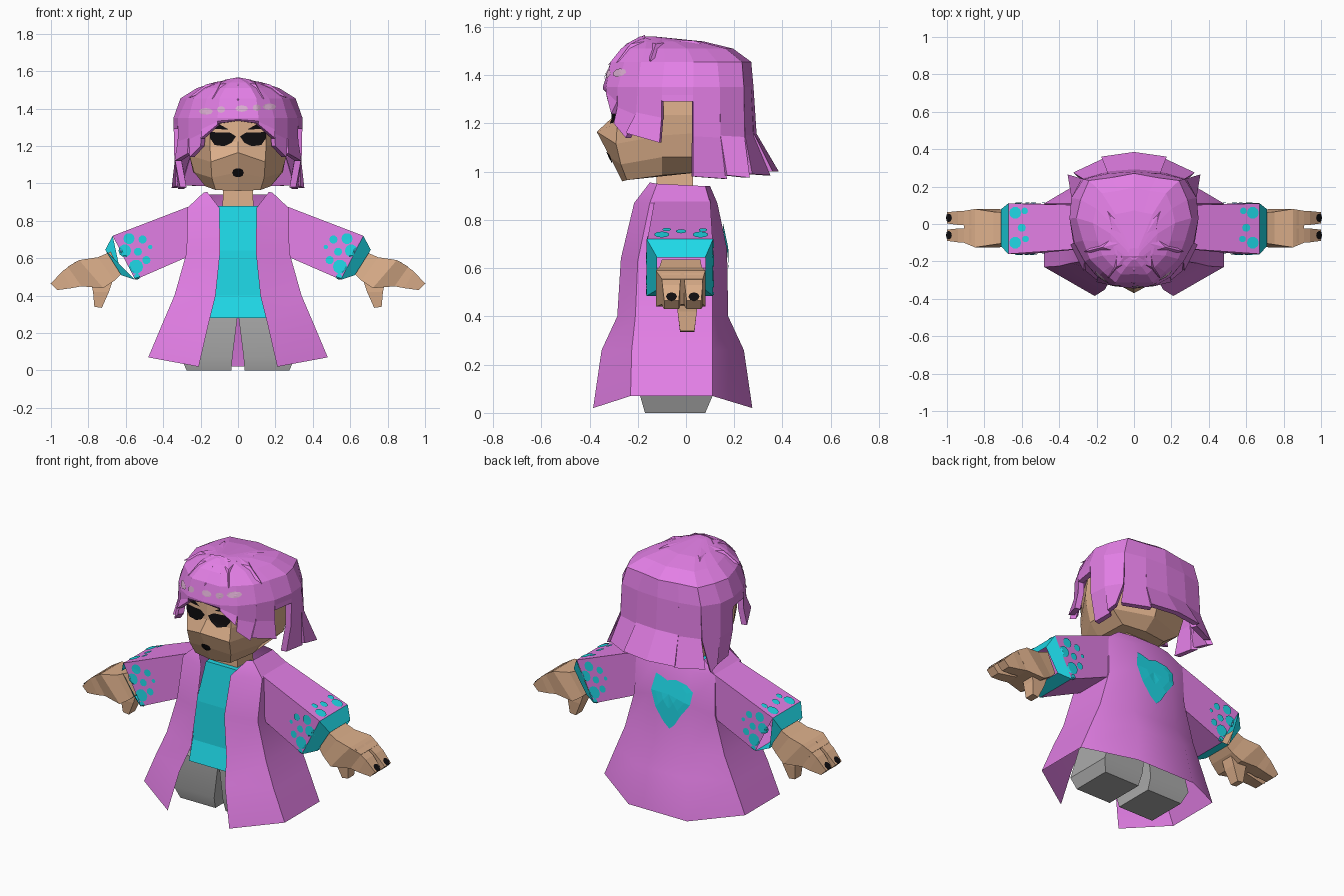
import bpy, bmesh, math
from mathutils import Vector
from mathutils.bvhtree import BVHTree

if "Cube" in bpy.data.objects:
    bpy.data.objects.remove(bpy.data.objects["Cube"])


def material(name, r, g, b):
    col = [(c / 255) ** 2.2 for c in (r, g, b)] + [1]
    m = bpy.data.materials.new(name)
    m.use_nodes = True
    m.diffuse_color = col
    bsdf = m.node_tree.nodes["Principled BSDF"]
    bsdf.inputs["Base Color"].default_value = col
    bsdf.inputs["Roughness"].default_value = 0.9
    return m


ORCHID = material("orchid", 226, 126, 229)
TEAL = material("teal", 36, 218, 233)
SKIN = material("skin", 220, 174, 138)
GREY = material("grey", 170, 170, 170)
BLACK = material("black", 22, 20, 22)
PALE = material("pale_pink", 218, 172, 208)


def build(name, verts, faces, mat, fix=True):
    bm = bmesh.new()
    vs = [bm.verts.new(v) for v in verts]
    for f in faces:
        bm.faces.new([vs[i] for i in f])
    if fix:
        bmesh.ops.recalc_face_normals(bm, faces=bm.faces[:])
    me = bpy.data.meshes.new(name)
    bm.to_mesh(me)
    bm.free()
    me.materials.append(mat)
    ob = bpy.data.objects.new(name, me)
    bpy.context.collection.objects.link(ob)
    return ob


def smooth(ob, degrees):
    bpy.ops.object.select_all(action="DESELECT")
    ob.select_set(True)
    bpy.context.view_layer.objects.active = ob
    bpy.ops.object.shade_smooth_by_angle(angle=math.radians(degrees))


def loft(name, rings, mat, closed=True, caps=True):
    n = len(rings[0])
    verts = [p for r in rings for p in r]
    faces = []
    for k in range(len(rings) - 1):
        for i in range(n if closed else n - 1):
            j = (i + 1) % n
            faces.append((k * n + i, k * n + j, k * n + n + j, k * n + n + i))
    if caps:
        faces += [tuple(range(n)), tuple(range(len(verts) - n, len(verts)))]
    return build(name, verts, faces, mat)


def mirrored(half):
    """Complete a half ring across x = 0."""
    return half + [(-p[0],) + tuple(p[1:]) for p in reversed(half) if abs(p[0]) > 1e-6]


def limb_ring(s, xt, zt, xb, zb, y0, y1):
    return [(s * xt, y0, zt), (s * xt, y1, zt), (s * xb, y1, zb), (s * xb, y0, zb)]


def limb(name, s, rows, mat, caps=True):
    """Four-sided tube; each row is top x,z, bottom x,z, front y, back y."""
    return loft(name, [limb_ring(s, *r) for r in rows], mat, caps=caps)


def decal(name, target, centre, u, v, outline, mat):
    """Thin painted patch that follows the target's surface."""
    u, v, c = Vector(u), Vector(v), Vector(centre)
    n = u.cross(v).normalized()
    bpy.context.view_layer.update()
    tree = BVHTree.FromObject(target, bpy.context.evaluated_depsgraph_get())
    verts, m = [], len(outline)
    for a, b in [(0, 0)] + [(a * k, b * k) for k in (0.4, 0.75, 1) for a, b in outline]:
        p = c + u * a + v * b
        hit = tree.ray_cast(p + n, -n)[0]
        verts.append((hit if hit else p) + n * 0.006)
    faces = [(0, 1 + i, 1 + (i + 1) % m) for i in range(m)]
    for k in (0, m):
        faces += [(1 + k + i, 1 + k + m + i, 1 + k + m + (i + 1) % m, 1 + k + (i + 1) % m)
                  for i in range(m)]
    return build(name, verts, faces, mat, fix=False)


def oval(rx, rz, n=10):
    return [(rx * math.cos(math.tau * i / n), rz * math.sin(math.tau * i / n)) for i in range(n)]


X, Y, Z = (1, 0, 0), (0, 1, 0), (0, 0, 1)

# Coat: open-fronted shell, half rings run from front edge to back panel
coat_rows = [
    [(.21, -.385, .02), (.48, -.23, .07), (.48, .11, .07), (.2, .275, .02)],
    [(.155, -.35, .26), (.4, -.225, .26), (.4, .11, .26), (.17, .24, .26)],
    [(.12, -.285, .4), (.34, -.21, .4), (.34, .11, .4), (.15, .175, .4)],
    [(.095, -.27, .64), (.275, -.2, .63), (.275, .11, .63), (.13, .17, .68)],
    [(.1, -.215, .87), (.27, -.15, .87), (.27, .1, .87), (.12, .13, .87)],
    [(.165, -.15, .955), (.185, -.12, .95), (.18, .08, .94), (.08, .1, .94)],
]
coat = loft("coat", [mirrored(r) for r in coat_rows], ORCHID, closed=False, caps=False)
smooth(coat, 32)
heart = [(-.12, 0), (-.085, -.095), (-.03, -.17), (.012, -.205), (.045, -.175), (.085, -.11),
         (.145, -.03), (.155, .045), (.11, .08), (.035, .092), (-.02, .075), (-.06, .09), (-.1, .1)]
decal("back_heart", coat, (0, .2, .71), (-1, 0, 0), Z, heart, TEAL)


def box_ring(x, y0, y1, z):
    return [(-x, y0, z), (x, y0, z), (x, y1, z), (-x, y1, z)]


# Shirt and neck
loft("shirt", [box_ring(.17, -.235, .08, .28), box_ring(.17, -.2, .08, .4),
               box_ring(.15, -.19, .08, .64), box_ring(.11, -.155, .0, .88)], TEAL)
loft("neck", [box_ring(.085, -.125, .03, .84), box_ring(.075, -.12, .03, 1.04)], SKIN)

# Head, with the nose and cheek line dipping to the sides
head_rows = [
    [(0, -.265, .96), (.12, -.245, .965), (.175, -.1, .985), (.15, .08, 1.0), (0, .1, 1.0)],
    [(0, -.315, 1.06), (.14, -.27, 1.03), (.235, -.1, 1.06), (.24, .1, 1.06), (0, .18, 1.06)],
    [(0, -.37, 1.165), (.145, -.29, 1.115), (.26, -.1, 1.15), (.26, .12, 1.165), (0, .22, 1.165)],
    [(0, -.305, 1.225), (.15, -.285, 1.2), (.27, -.1, 1.235), (.27, .12, 1.235), (0, .23, 1.235)],
    [(0, -.3, 1.38), (.15, -.27, 1.38), (.26, -.08, 1.38), (.26, .12, 1.38), (0, .22, 1.38)],
    [(0, -.2, 1.46), (.1, -.18, 1.46), (.17, -.06, 1.46), (.16, .08, 1.46), (0, .14, 1.46)],
]
head = loft("head", [mirrored(r) for r in head_rows], SKIN)
decal("mouth", head, (0, -.33, 1.057), X, Z, oval(.031, .025), BLACK)

# Hair cap
brim = [(0, -.345), (.11, -.332), (.195, -.283), (.265, -.2), (.32, -.1),
        (.345, .03), (.335, .14), (.27, .24), (.14, .27), (0, .28)]
BRIM_Z = 1.35
cap_rings = []
for z, sx, sy, yc in [(BRIM_Z, 1, 1, 0), (1.455, .87, .93, .005), (1.51, .62, .74, -.01),
                      (1.54, .36, .48, -.05), (1.56, .08, .1, -.13)]:
    half = []
    for i, (x, y) in enumerate(brim):
        k = 1 + (.025 if i % 2 else -.02) * (z > BRIM_Z)
        half.append((x * sx * k, (y + .03) * sy * k - .03 + yc, z))
    cap_rings.append(mirrored(half))
hair = loft("hair_cap", cap_rings, ORCHID)

# Hair locks: lower end of each strip between neighbouring brim points
locks = [
    ((0, -.33, 1.335), (.11, -.325, 1.32)),
    ((.11, -.33, 1.315), (.2, -.31, 1.24)),
    ((.2, -.3, 1.2), (.26, -.25, 1.14)),
    ((.27, -.25, 1.16), (.34, -.11, 1.12)),
    ((.325, -.1, 1.29), (.345, .03, 1.29)),
    ((.31, .03, .98), (.32, .17, .97)),
    ((.335, .17, .985), (.355, .265, .975)),
    ((.325, .275, .99), (.165, .35, .985)),
    ((.175, .36, 1.0), (0, .385, 1.0)),
]


def inset(p, t=.035):
    d = Vector((p[0], p[1] + .03, 0)).normalized() * t
    return (p[0] - d.x, p[1] - d.y, p[2])


for s, side in ((1, "left"), (-1, "right")):
    for i, (a, b) in enumerate(locks):
        rings = []
        for f, g in ((0, 0), (.55, .12), (1, 1)):
            pa, pb = [(s * (p[0] + (q[0] - p[0]) * g), p[1] + (q[1] - p[1]) * g,
                       BRIM_Z + (q[2] - BRIM_Z) * f) for p, q in ((brim[i], a), (brim[i + 1], b))]
            rings.append([pa, pb, inset(pb), inset(pa)])
        loft(f"hair_lock_{side}_{i}", rings, ORCHID)


# Tufts lying on the crown
def tuft(name, p0, p1, w):
    p0, p1 = Vector(p0), Vector(p1)
    across = (p1 - p0).cross(Vector(Z)).normalized() * w
    up = Vector((0, 0, .02))
    mid = (p0 + p1) / 2 + up * 1.6
    build(name, [p0 - across, p0 + across, p0 + up * .6, p0 - up, mid, p1],
          [(0, 2, 4), (2, 1, 4), (0, 4, 5), (4, 1, 5), (0, 5, 3), (1, 3, 5), (0, 3, 1, 2)], ORCHID)


tuft("tuft_front", (0, -.17, 1.555), (0, -.325, 1.44), .07)
for s, side in ((1, "left"), (-1, "right")):
    tuft(f"tuft_front_{side}", (s * .05, -.17, 1.545), (s * .14, -.29, 1.45), .05)
    tuft(f"tuft_side_{side}", (s * .07, -.1, 1.54), (s * .27, -.15, 1.455), .06)
    tuft(f"tuft_back_{side}", (s * .05, -.08, 1.54), (s * .2, .16, 1.48), .07)

# Pale highlights across the fringe
for i, (x, z, w) in enumerate([(-.172, 1.385, .038), (-.09, 1.395, .022), (.02, 1.4, .034),
                               (.1, 1.405, .022), (.168, 1.41, .036)]):
    decal(f"hair_highlight_{i}", hair, (x, -.3, z), X, Z, oval(w, .018, 8), PALE)

eye = [(-.073, .005), (-.05, -.03), (-.01, -.048), (.04, -.042), (.066, -.005), (.066, .028),
       (.01, .025), (-.04, .025)]
lash = [(-.045, -.012), (.05, -.008), (.055, .022), (0, .014)]
front_spots = [(.583, .705, .03), (.51, .7, .022), (.605, .64, .034), (.535, .635, .022),
               (.49, .59, .022), (.545, .555, .038), (.47, .66, .012), (.54, .502, .016)]
top_spots = [(.635, .06, .032), (.6, -.02, .022), (.635, -.1, .032), (.585, .07, .018), (.58, -.08, .018)]

for s, side in ((1, "left"), (-1, "right")):
    # Eyes and lashes
    for name, shape, x, z in (("eye", eye, .084, 1.247), ("lash", lash, .095, 1.3)):
        pts = [(s * a, b) for a, b in shape][::s]
        decal(f"{name}_{side}", head, (s * x, -.3, z), X, Z, pts, BLACK)

    # Legs
    leg = loft(f"leg_{side}", [[(s * x0, y0, z), (s * x1, y0, z), (s * x1, y1, z), (s * x0, y1, z)]
                               for x0, x1, y0, y1, z in ((.035, .275, -.17, .08, 0), (.03, .305, -.19, .11, .07),
                                                         (.003, .24, -.19, .11, .285))], GREY)
    smooth(leg, 32)

    # Sleeve, cuff and spots; the right cuff is slit along the front and back
    sleeve = limb(f"sleeve_{side}", s, [(.24, .885, .24, .62, -.13, .1),
                                        (.67, .72, .55, .485, -.16, .11)], ORCHID, caps=False)
    cuff = limb_ring(s, .67, .72, .55, .485, -.163, .112) + limb_ring(s, .71, .645, .625, .51, -.12, .08)
    walls = [(1, 2, 6, 5), (3, 0, 4, 7)] if s > 0 else [(1, 6, 5), (3, 4, 7)]
    build(f"cuff_{side}", cuff, [(0, 1, 5, 4), (2, 3, 7, 6)] + walls, TEAL)
    for i, (x, z, r) in enumerate(front_spots):
        decal(f"sleeve_spot_front_{side}_{i}", sleeve, (s * x, -.15, z), X, Z, oval(r, r), TEAL)
        decal(f"sleeve_spot_back_{side}_{i}", sleeve, (s * x, .1, z), (-1, 0, 0), Z, oval(r, r), TEAL)
    for i, (x, y, r) in enumerate(top_spots):
        decal(f"sleeve_spot_top_{side}_{i}", sleeve, (s * x, y, .73), X, Y, oval(r, r), TEAL)

    # Hand, thumb, fingers and nails
    limb(f"hand_{side}", s, [(.68, .635, .625, .515, -.1, .06), (.75, .605, .66, .48, -.11, .065),
                             (.85, .59, .72, .44, -.125, .08), (.91, .555, .84, .45, -.1, .07)], SKIN)
    limb(f"thumb_{side}", s, [(.79, .49, .67, .48, -.035, .045), (.775, .42, .69, .42, -.035, .045),
                              (.768, .34, .728, .335, -.025, .035)], SKIN)
    for k, y in enumerate((-.06, .033)):
        finger = limb(f"finger_{side}_{k}", s, [(.87, .58, .81, .455, y - .042, y + .037),
                                                (.94, .53, .89, .44, y - .038, y + .036),
                                                (1, .465, .965, .43, y - .03, y + .03)], SKIN)
        decal(f"nail_{side}_{k}", finger, (s * .98, y, .482), (0, s, 0), Z, oval(.023, .018, 8), BLACK)
